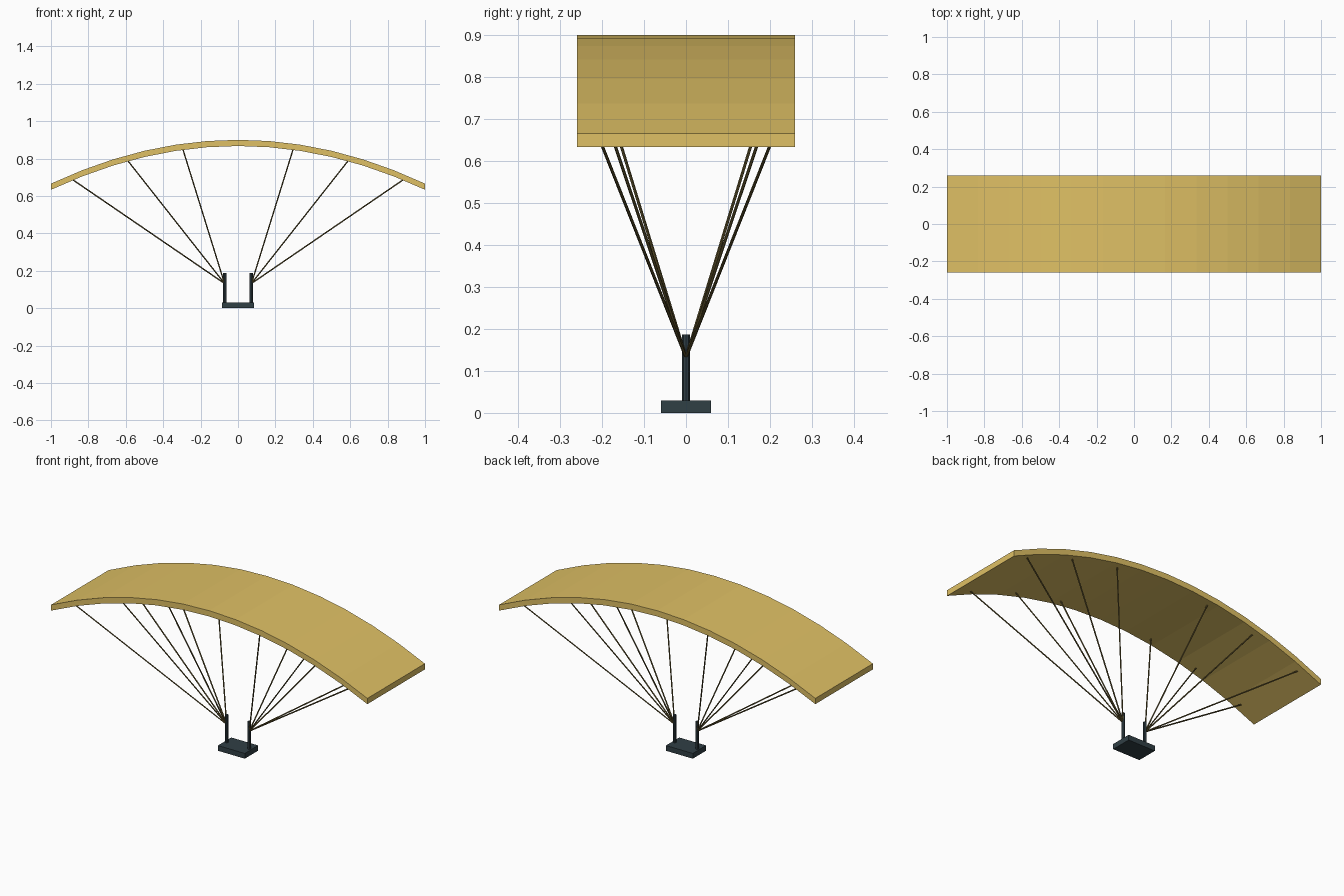
import bpy, bmesh
from mathutils import Vector

if "Cube" in bpy.data.objects:
    bpy.data.objects.remove(bpy.data.objects["Cube"])


def material(name, rgb):
    m = bpy.data.materials.new(name)
    m.diffuse_color = (*rgb, 1)
    m.use_nodes = True
    m.node_tree.nodes["Principled BSDF"].inputs["Base Color"].default_value = m.diffuse_color
    return m


GOLD = material("canopy_gold", (0.74, 0.53, 0.13))
CORD = material("cord_brown", (0.14, 0.105, 0.03))
SLATE = material("harness_slate", (0.03, 0.05, 0.06))


def rod(name, a, b, radius, sides, mat):
    a, b = Vector(a), Vector(b)
    d = b - a
    bpy.ops.mesh.primitive_cylinder_add(vertices=sides, radius=radius, depth=d.length,
                                        location=(a + b) / 2,
                                        rotation=d.to_track_quat('Z', 'Y').to_euler())
    ob = bpy.context.object
    ob.name = name
    ob.data.materials.append(mat)
    return ob


def canopy_z(x):
    # Underside height of the arched wing
    return 0.867 - 0.234 * x * x


# Canopy: arched strip profile extruded front to back
SEG, THICK, HALF_CHORD = 12, 0.033, 0.26
bm = bmesh.new()
rings = []
for i in range(SEG + 1):
    x = -1 + 2 * i / SEG
    z = canopy_z(x)
    rings.append([bm.verts.new((x, y, z + t)) for y, t in
                  ((-HALF_CHORD, 0), (HALF_CHORD, 0), (HALF_CHORD, THICK), (-HALF_CHORD, THICK))])
for r, s in zip(rings, rings[1:]):
    for k in range(4):
        n = (k + 1) % 4
        bm.faces.new((r[k], r[n], s[n], s[k]))
bm.faces.new(rings[0])
bm.faces.new(rings[-1])
bmesh.ops.recalc_face_normals(bm, faces=bm.faces)
mesh = bpy.data.meshes.new("canopy")
bm.to_mesh(mesh)
bm.free()
canopy = bpy.data.objects.new("canopy", mesh)
mesh.materials.append(GOLD)
bpy.context.collection.objects.link(canopy)

# Seat
bpy.ops.mesh.primitive_cube_add(size=1, location=(0, 0, 0.015))
seat = bpy.context.object
seat.name = "seat"
seat.scale = (0.17, 0.12, 0.03)
seat.data.materials.append(SLATE)

# Risers and suspension lines on both sides
for side, sx in (("left", -1), ("right", 1)):
    rod(f"riser_{side}", (sx * 0.071, 0, 0.02), (sx * 0.071, 0, 0.187), 0.009, 8, SLATE)
    for i, x in enumerate((0.295, 0.59, 0.885)):
        for row, y in (("front", -0.22), ("rear", 0.22)):
            rod(f"line_{side}_{row}_{i + 1}", (sx * 0.072, 0, 0.132),
                (sx * x, y, canopy_z(x) + 0.004), 0.0037, 6, CORD)
